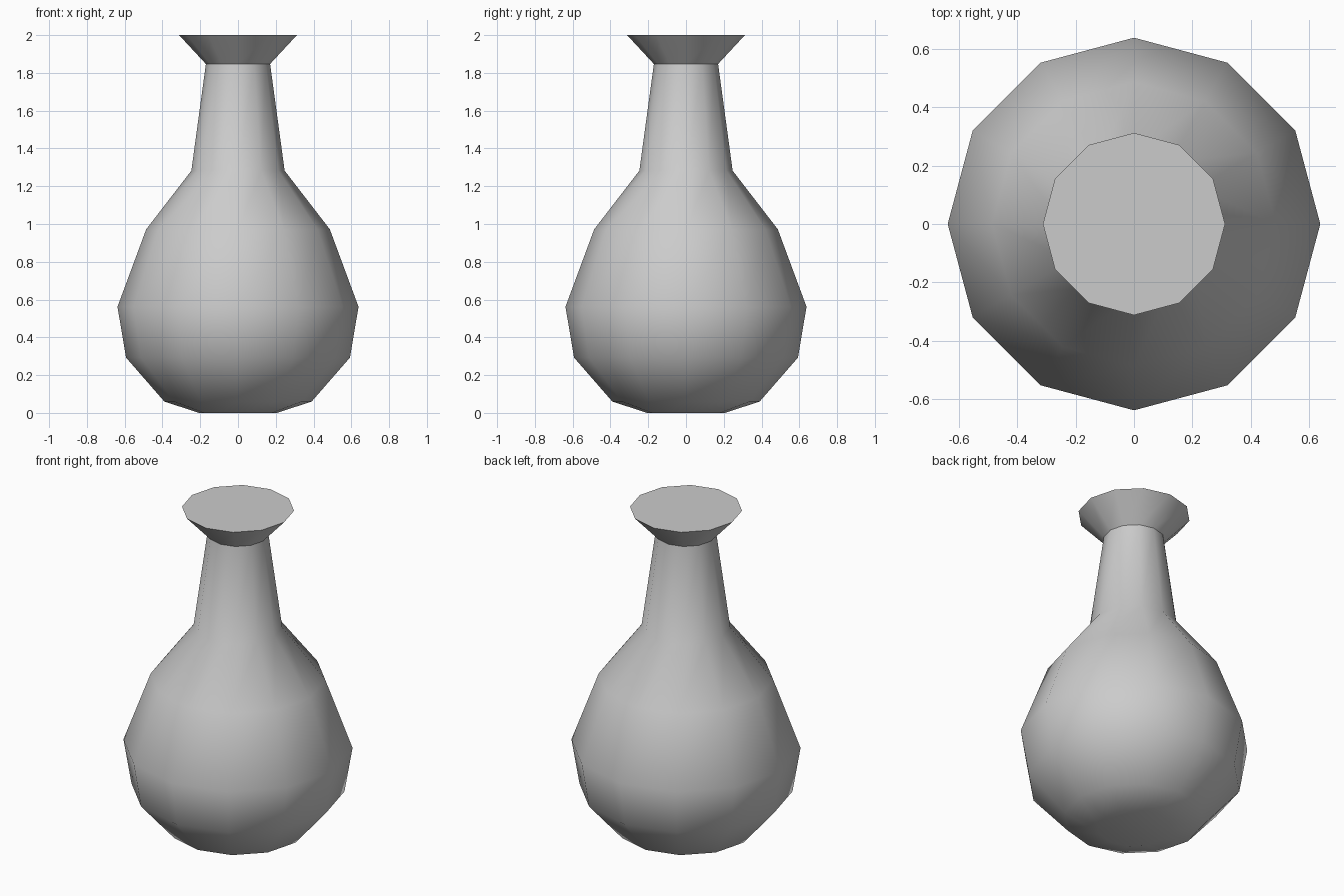
import bpy, bmesh, math

if "Cube" in bpy.data.objects:
    bpy.data.objects.remove(bpy.data.objects["Cube"])

SIDES = 12
# radius, height from base to rim
PROFILE = [(0.206, 0.0), (0.39, 0.06), (0.593, 0.293), (0.638, 0.562),
           (0.486, 0.972), (0.247, 1.282), (0.17, 1.847), (0.312, 2.0)]

# Lathe the profile into rings
bm = bmesh.new()
rings = []
for r, z in PROFILE:
    rings.append([bm.verts.new((r * math.cos(2 * math.pi * i / SIDES),
                                r * math.sin(2 * math.pi * i / SIDES), z))
                  for i in range(SIDES)])
for low, high in zip(rings, rings[1:]):
    for i in range(SIDES):
        j = (i + 1) % SIDES
        bm.faces.new((low[i], low[j], high[j], high[i]))

# Closed base and flat top
bm.faces.new(rings[0][::-1])
bm.faces.new(rings[-1])

mesh = bpy.data.meshes.new("flask")
bm.to_mesh(mesh)
bm.free()
flask = bpy.data.objects.new("flask", mesh)
bpy.context.collection.objects.link(flask)

# Smooth body, crisp lip and rim
bpy.context.view_layer.objects.active = flask
flask.select_set(True)
bpy.ops.object.shade_smooth_by_angle(angle=math.radians(45))
